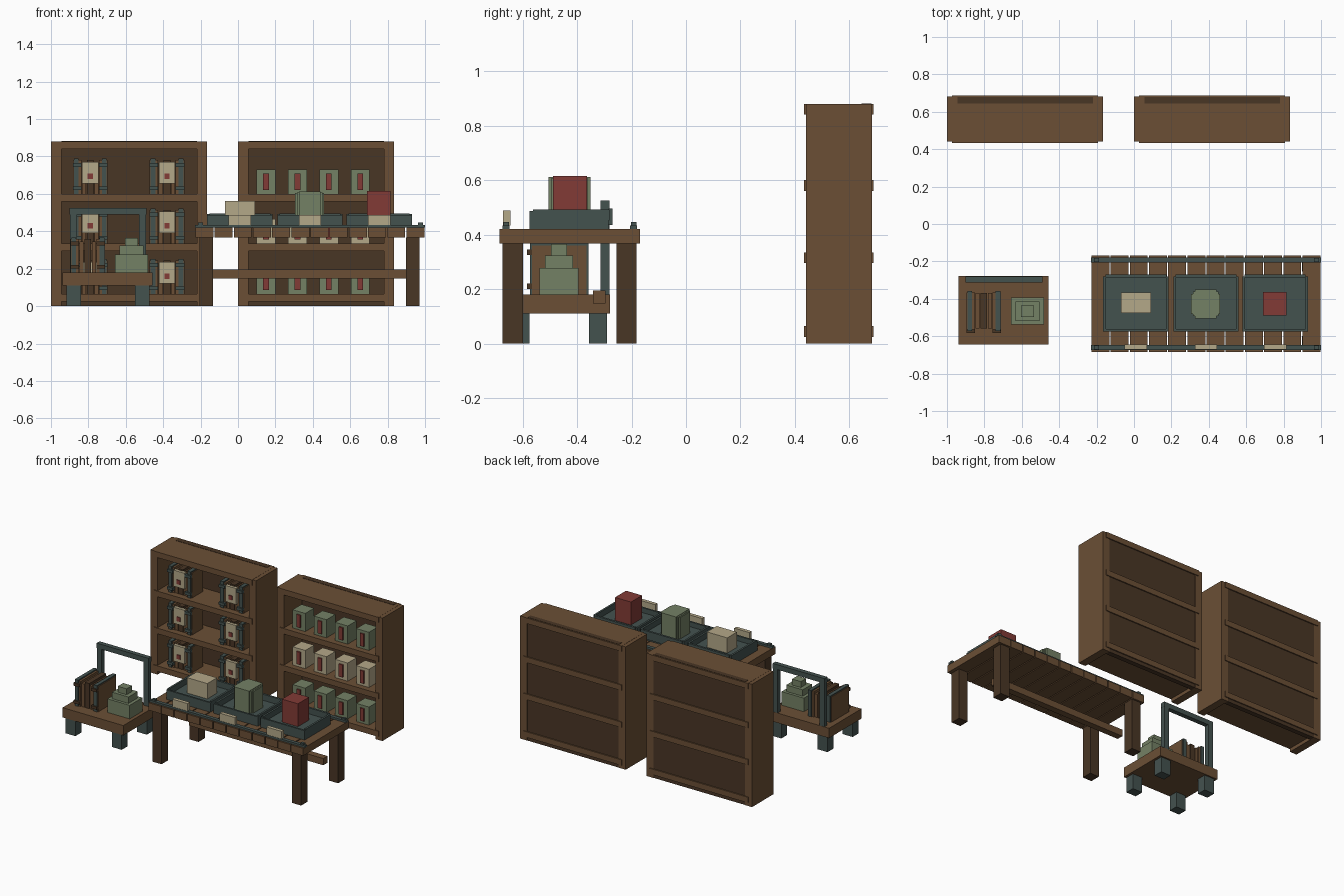
import bpy

cube = bpy.data.objects.get("Cube")
if cube:
    bpy.data.objects.remove(cube, do_unlink=True)


def material(name, rgb):
    lin = [((c / 255 + 0.055) / 1.055) ** 2.4 for c in rgb] + [1.0]
    m = bpy.data.materials.new(name)
    m.use_nodes = True
    m.diffuse_color = lin
    bsdf = next(n for n in m.node_tree.nodes if n.type == 'BSDF_PRINCIPLED')
    bsdf.inputs["Base Color"].default_value = lin
    bsdf.inputs["Roughness"].default_value = 0.9
    return m


WOOD = material("brown wood", (107, 79, 53))
DARK = material("dark wood", (73, 54, 37))
TEAL = material("slate teal", (68, 82, 79))
GREEN = material("sage green", (116, 129, 101))
CREAM = material("cream", (180, 168, 137))
RED = material("brick red", (130, 59, 54))

FACES = [(0, 2, 3, 1), (4, 5, 7, 6), (0, 1, 5, 4),
         (2, 6, 7, 3), (0, 4, 6, 2), (1, 3, 7, 5)]


def box(name, x, y, z, mat):
    """Box from (min, max) ranges."""
    verts = [(a, b, c) for c in z for b in y for a in x]
    me = bpy.data.meshes.new(name)
    me.from_pydata(verts, [], FACES)
    me.materials.append(mat)
    ob = bpy.data.objects.new(name, me)
    bpy.context.collection.objects.link(ob)
    return ob


def span(c, half):
    return (c - half, c + half)


# Bookcases
LEVELS = (0.025, 0.295, 0.56, 0.84)
BOARD = 0.04


def bookcase(name, x0):
    x1 = x0 + 0.835
    for side, a in (("right", x0), ("left", x1 - 0.055)):
        box(f"{name}_{side}_side", (a, a + 0.055), (0.44, 0.682), (0, 0.879), WOOD)
    box(f"{name}_back_panel", (x0 + 0.055, x1 - 0.055), (0.645, 0.68), (0, 0.882), DARK)
    for z in LEVELS:
        box(f"{name}_board", (x0 + 0.028, x1 - 0.028), (0.434, 0.688), (z, z + BOARD), WOOD)


bookcase("right_bookcase", -1.0)
bookcase("left_bookcase", 0.0)


# Strapped bundles of boards
def bundle(x, y0, y1, z, label):
    for s in (-1, 1):
        box("bundle_cover", span(x + s * 0.07, 0.023), (y0, y1), (z, z + 0.18), WOOD)
        box("bundle_strap", span(x + s * 0.075, 0.013), (y0 - 0.008, y1 + 0.008),
            (z, z + 0.188), TEAL)
        box("bundle_inner_board", span(x + s * 0.033, 0.011), (y0 + 0.005, y1 - 0.005),
            (z, z + 0.165), WOOD)
        for h in (0.03, 0.155):
            box("bundle_stud", span(x + s * 0.07, 0.023), (y0 - 0.018, y0),
                span(z + h, 0.01), DARK if not label else TEAL)
    box("bundle_core", span(x, 0.018), (y0 + 0.005, y1 - 0.005), (z, z + 0.18), DARK)
    if label:
        box("bundle_label", span(x, 0.043), (y0 - 0.015, y0 + 0.01),
            (z + 0.055, z + 0.17), CREAM)
        box("bundle_seal", span(x, 0.014), (y0 - 0.021, y0 - 0.013),
            (z + 0.08, z + 0.11), RED)


for level in LEVELS[:3]:
    for x in (-0.79, -0.38):
        bundle(x, 0.475, 0.6, level + BOARD, True)

# Jars on the other bookcase
for level, mat in zip(LEVELS, (GREEN, CREAM, GREEN)):
    z = level + BOARD
    for i in range(4):
        x = 0.15 + i * 0.168
        box("jar", span(x, 0.05), (0.475, 0.575), (z, z + 0.13), mat)
        box("jar_stripe", span(x, 0.015), (0.466, 0.475), (z + 0.02, z + 0.11), RED)

# Market table
PITCH = 1.23 / 12
for i in range(12):
    x = -0.23 + i * PITCH
    box("table_plank", (x + 0.003, x + PITCH - 0.004), (-0.685, -0.168), (0.367, 0.42), WOOD)
for x in (-0.17, 0.935):
    for y in (-0.636, -0.218):
        box("table_leg", span(x, 0.036), span(y, 0.037), (0, 0.367), DARK)
box("table_stretcher", (-0.15, 0.915), (-0.342, -0.295), (0.147, 0.195), WOOD)
for y in (-0.66, -0.192):
    box("table_rail", (-0.23, 1.0), span(y, 0.013), (0.42, 0.434), TEAL)
    for x in (-0.2, 0.975):
        box("rail_stud", span(x, 0.013), span(y, 0.01), (0.434, 0.446), TEAL)

# Display trays and price cards
for x in (0.01, 0.385, 0.755):
    l, r = x - 0.175, x + 0.175
    box("tray_floor", (l, r), (-0.575, -0.285), (0.42, 0.452), TEAL)
    box("tray_front", (l, r), (-0.575, -0.562), (0.452, 0.487), TEAL)
    box("tray_back", (l + 0.012, r - 0.012), (-0.285, -0.27), (0.435, 0.495), TEAL)
    for a in (l, r - 0.014):
        box("tray_side", (a, a + 0.014), (-0.562, -0.28), (0.452, 0.493), TEAL)
for x in (0.01, 0.385, 0.755):
    box("price_card", span(x, 0.06), (-0.671, -0.645), (0.434, 0.488), CREAM)

# Goods on the trays
box("cream_block", span(0.01, 0.08), (-0.476, -0.366), (0.452, 0.562), CREAM)
for hx, hy, top in ((0.058, 0.077, 0.612), (0.077, 0.054, 0.605), (0.068, 0.066, 0.608)):
    box("green_canister", span(0.383, hx), span(-0.427, hy), (0.452, top), GREEN)
box("red_block", span(0.753, 0.063), (-0.488, -0.363), (0.452, 0.616), RED)

# Cart
box("cart_deck", (-0.937, -0.456), (-0.645, -0.279), (0.11, 0.18), WOOD)
for x in (-0.878, -0.512):
    for y in (-0.607, -0.323):
        box("cart_foot", span(x, 0.039), span(y, 0.033), (0, 0.11), TEAL)
    box("cart_handle_post", span(-0.695 + (x + 0.695) * 1.01, 0.019), (-0.313, -0.28),
        (0.18, 0.49), TEAL)
box("cart_handle_bar", (-0.9, -0.49), (-0.313, -0.28), (0.49, 0.525), TEAL)
bundle(-0.803, -0.565, -0.365, 0.18, False)
for hx, hy, z0, z1 in ((0.088, 0.072, 0.18, 0.277), (0.065, 0.052, 0.277, 0.323),
                       (0.035, 0.03, 0.323, 0.365)):
    box("stepped_pot", span(-0.569, hx), span(-0.466, hy), (z0, z1), GREEN)
